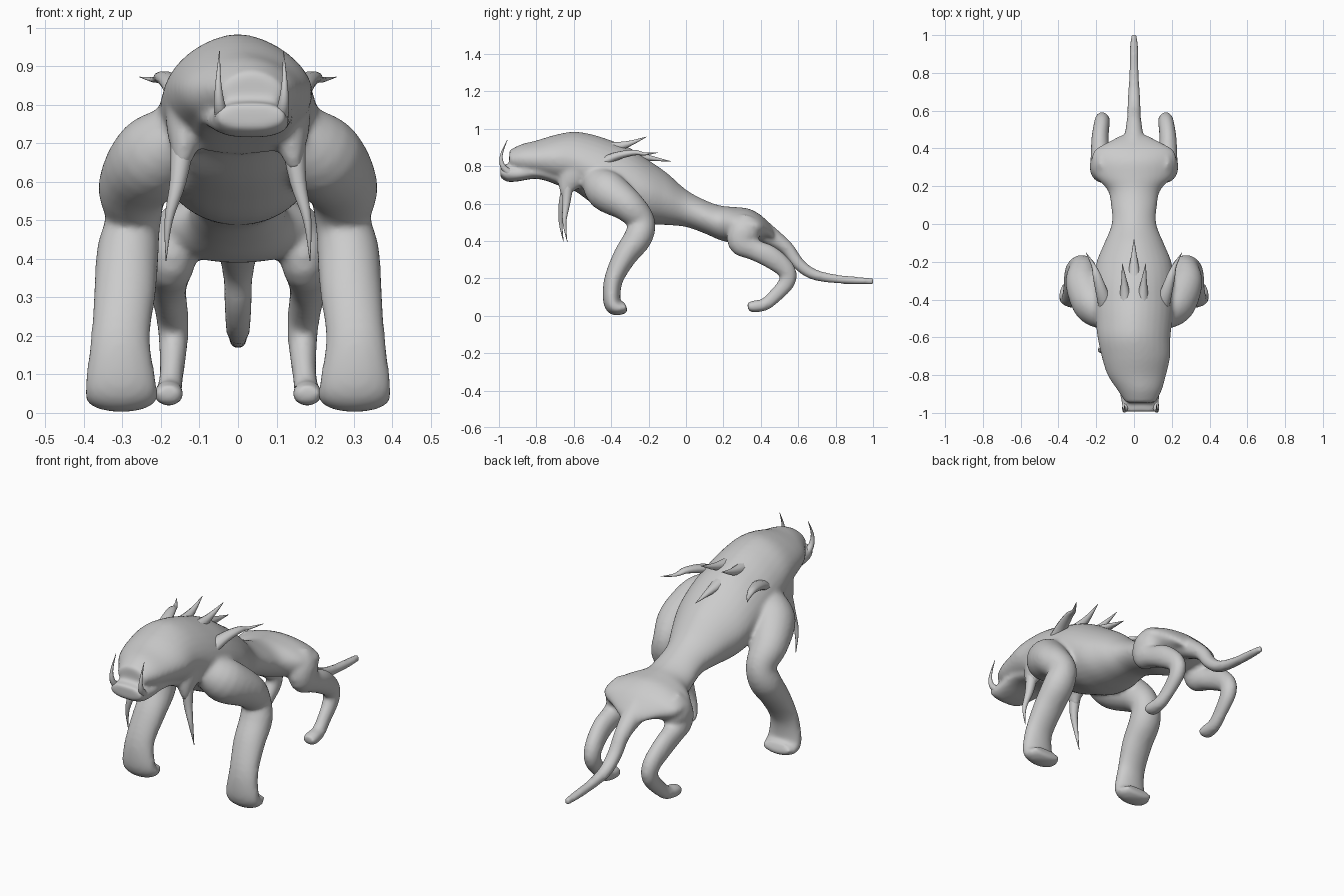
import bpy, bmesh, math
from mathutils import Vector

cube = bpy.data.objects.get("Cube")
if cube:
    bpy.data.objects.remove(cube)

grey = bpy.data.materials.new("plain grey")
grey.use_nodes = True
COLOUR = (0.6, 0.6, 0.6, 1)
grey.diffuse_color = COLOUR
grey.node_tree.nodes["Principled BSDF"].inputs["Base Color"].default_value = COLOUR


def spline(keys, steps):
    """Catmull-Rom interpolation of tuples (x, y, z, rx, ry)."""
    pts = [keys[0], *keys, keys[-1]]
    out = []
    for i in range(1, len(pts) - 2):
        for s in range(steps):
            t = s / steps
            out.append([0.5 * (2 * b + (c - a) * t + (2 * a - 5 * b + 4 * c - d) * t * t
                               + (3 * b - a - 3 * c + d) * t ** 3)
                        for a, b, c, d in zip(*pts[i - 1:i + 3])])
    out.append(list(keys[-1]))
    return out


def tube(bm, keys, sides=20, steps=4, axis=None, lower=1.0, upper=1.0):
    """Loft rings along a path; axis fixes the ring direction, lower and upper
    set how boxy (below 1) or pointed (above 1) each half of a ring is."""
    path = spline(keys, steps)
    rings = []
    for i, p in enumerate(path):
        before, after = path[max(i - 1, 0)], path[min(i + 1, len(path) - 1)]
        way = Vector(axis) if axis else (Vector(after[:3]) - Vector(before[:3])).normalized()
        side = (Vector((1, 0, 0)) - way * way.x).normalized()
        down = way.cross(side)
        ring = []
        for k in range(sides):
            a = math.tau * k / sides
            c, s = math.cos(a), math.sin(a)
            power = lower if s > 0 else upper
            c, s = (math.copysign(abs(v) ** power, v) for v in (c, s))
            ring.append(bm.verts.new(Vector(p[:3]) + side * c * p[3] + down * s * p[4]))
        rings.append(ring)
    for r, q in zip(rings, rings[1:]):
        for k in range(sides):
            n = (k + 1) % sides
            bm.faces.new((r[k], r[n], q[n], q[k]))
    bm.faces.new(rings[0][::-1])
    bm.faces.new(rings[-1])


def finish(name, bm):
    bmesh.ops.recalc_face_normals(bm, faces=bm.faces)
    for f in bm.faces:
        f.smooth = True
    mesh = bpy.data.meshes.new(name)
    bm.to_mesh(mesh)
    bm.free()
    mesh.materials.append(grey)
    obj = bpy.data.objects.new(name, mesh)
    bpy.context.collection.objects.link(obj)
    return obj


def flip(keys):
    return [(-k[0], *k[1:]) for k in keys]


def spike(name, points, radius, flat=1.0):
    """Curved horn tapering to a point."""
    n = len(points) - 1
    bm = bmesh.new()
    keys = [(*p, max(radius * (1 - i / n), 0.001), max(radius * flat * (1 - i / n), 0.001))
            for i, p in enumerate(points)]
    tube(bm, keys, sides=10)
    return finish(name, bm)


# Trunk, head and pelvis: y, centre x, top, bottom, half width
trunk = [(-.945, .035, .885, .79, .08), (-.88, .03, .917, .76, .117), (-.8, .015, .937, .74, .155),
         (-.7, .01, .967, .71, .182), (-.6, 0, .984, .67, .193), (-.5, 0, .969, .6, .205),
         (-.4, 0, .937, .55, .212), (-.3, 0, .897, .505, .212), (-.2, 0, .832, .49, .198),
         (-.1, 0, .762, .485, .157), (0, 0, .674, .475, .118), (.1, 0, .619, .44, .122),
         (.18, 0, .59, .405, .14), (.25, 0, .582, .39, .203), (.33, 0, .574, .395, .223),
         (.39, 0, .545, .41, .21), (.43, 0, .51, .42, .145), (.47, 0, .465, .4, .07)]
bm = bmesh.new()
tube(bm, [(x, y, (t + b) / 2, w, (t - b) / 2) for y, x, t, b, w in trunk],
     sides=32, axis=(0, 1, 0), lower=.95, upper=1.15)

# Lower jaw
tube(bm, [(.01, -.62, .72, .13, .05), (.02, -.78, .765, .125, .035),
          (.03, -.9, .758, .105, .04), (.033, -.955, .762, .098, .046),
          (.033, -.993, .772, .09, .032)], axis=(0, 1, 0), lower=.8, upper=.8)

# Tail
tube(bm, [(0, .38, .47, .075, .065), (0, .46, .42, .054, .05), (0, .54, .36, .04, .038),
          (0, .6, .28, .037, .034), (0, .68, .222, .033, .03), (0, .8, .197, .026, .024),
          (0, .92, .188, .023, .021), (0, 1.003, .184, .018, .017)])

# Front and hind legs
front_leg = [(.15, -.49, .735, .07, .08), (.215, -.425, .668, .108, .11),
             (.27, -.31, .588, .094, .088), (.272, -.24, .505, .073, .074),
             (.286, -.255, .42, .081, .076), (.293, -.325, .32, .081, .064),
             (.305, -.385, .2, .077, .051), (.305, -.398, .1, .09, .047),
             (.303, -.385, .05, .096, .045), (.303, -.35, .04, .091, .036),
             (.303, -.32, .05, .078, .028)]
hind_leg = [(.13, .33, .51, .06, .06), (.16, .312, .455, .072, .085), (.172, .303, .395, .062, .08),
            (.178, .36, .355, .052, .058), (.18, .45, .315, .046, .06),
            (.17, .535, .245, .042, .05), (.168, .54, .18, .038, .044),
            (.172, .475, .105, .032, .038), (.178, .42, .06, .034, .034),
            (.18, .365, .05, .04, .032), (.18, .33, .047, .035, .024)]
for leg in (front_leg, hind_leg):
    for keys in (leg, flip(leg)):
        tube(bm, keys)

# Cheek folds that carry the hanging fangs
cheek = [(.12, -.57, .85, .06, .08), (.138, -.6, .76, .05, .08), (.14, -.635, .69, .036, .05),
         (.15, -.645, .63, .016, .018)]
for keys in (cheek, flip(cheek)):
    tube(bm, keys)

# Fuse the flesh into one smooth skin
body = finish("body", bm)
skin = body.modifiers.new("fuse", 'REMESH')
skin.mode = 'VOXEL'
skin.voxel_size = .01
skin.use_smooth_shade = True
soften = body.modifiers.new("soften", 'SMOOTH')
soften.factor = .5
soften.iterations = 10

# Paired fangs, horns and short spines
for side, label in ((1, "left"), (-1, "right")):
    lean = -.015 if side < 0 else .005
    spike(label + "_hanging_fang",
          [(side * .143, -.63, .71), (side * .156, -.645 + lean, .6),
           (side * .18, -.655 + lean, .5), (side * .187, -.64 + lean, .395)], .032)
    tusk_x = .035 + side * .083
    spike(label + "_mouth_tusk",
          [(tusk_x - side * .01, -.94, .76), (tusk_x, -.98, .8),
           (tusk_x + side * .003, -.987, .86), (tusk_x, -.955, .94)], .022)
    spike(label + "_horn",
          [(side * .135, -.48, .8), (side * .165, -.38, .85), (side * .195, -.28, .872),
           (side * .215, -.22, .865), (side * .255, -.15, .872)], .045, .7)
    spike(label + "_back_spine",
          [(side * .045, -.41, .895), (side * .052, -.31, .918), (side * .062, -.21, .957)], .034)

# Middle spine
spike("middle_spine", [(0, -.33, .86), (0, -.21, .845), (0, -.08, .825)], .045, .8)
